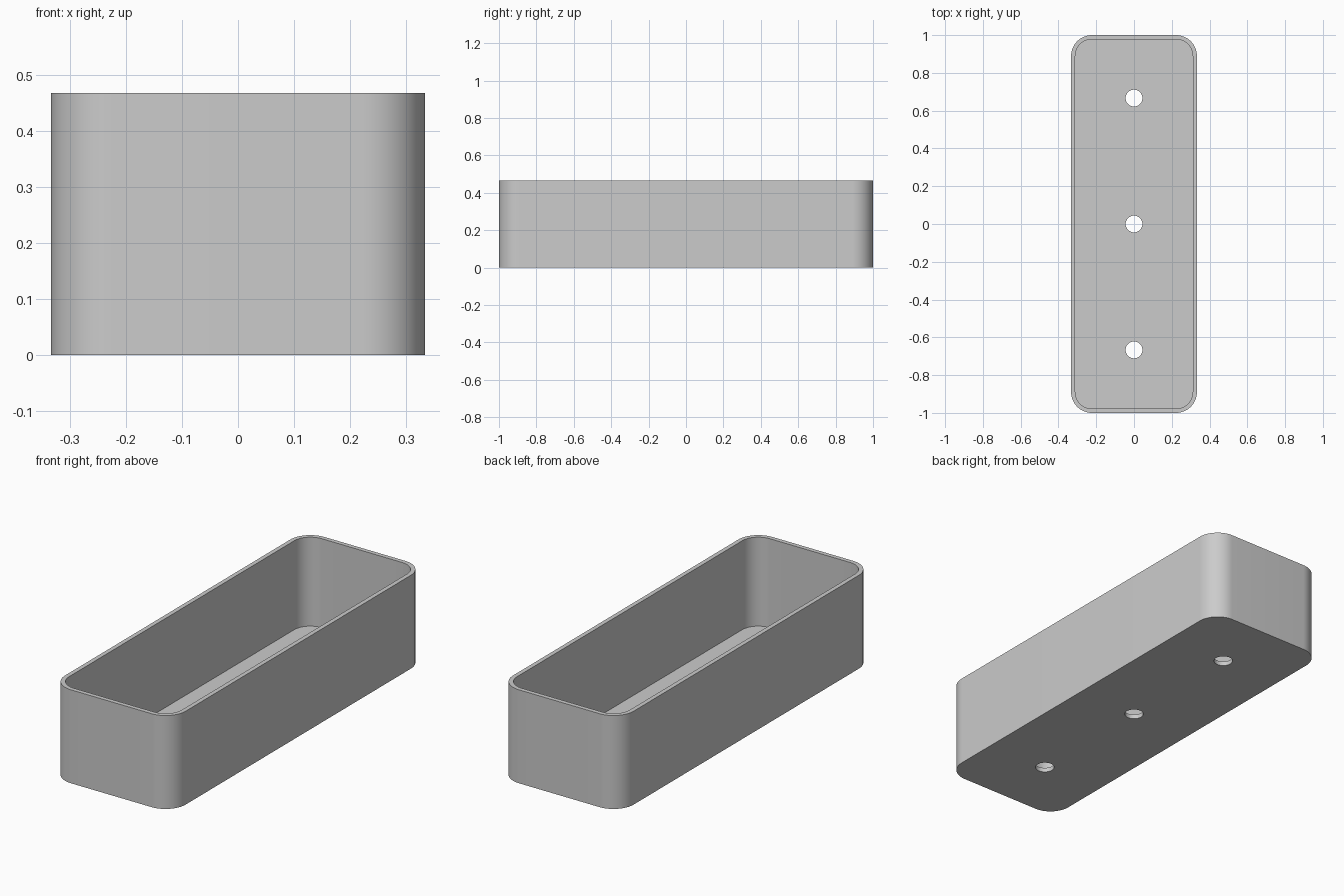
import bpy
import bmesh
from math import cos, sin, pi, radians

cube = bpy.data.objects.get("Cube")
if cube:
    bpy.data.objects.remove(cube, do_unlink=True)

# Dimensions: one unit of wall thickness sets the proportions
WALL = 2 / 90
HALF_X, HALF_Y, HEIGHT = 15 * WALL, 45 * WALL, 21 * WALL
CORNER = 5 * WALL
HOLE_RADIUS, HOLE_SPACING = 2 * WALL, 30 * WALL
STEPS = 16

grey = bpy.data.materials.new("light grey")
grey.use_nodes = True
colour = (0.6, 0.6, 0.6, 1)
grey.diffuse_color = colour
grey.node_tree.nodes["Principled BSDF"].inputs["Base Color"].default_value = colour


def rounded_loop(bm, inset, z):
    """Ring of vertices around a rounded rectangle."""
    r = CORNER - inset
    cx, cy = HALF_X - CORNER, HALF_Y - CORNER
    verts = []
    for i, (sx, sy) in enumerate([(1, 1), (-1, 1), (-1, -1), (1, -1)]):
        for k in range(STEPS + 1):
            a = (i + k / STEPS) * pi / 2
            verts.append(bm.verts.new((sx * cx + r * cos(a), sy * cy + r * sin(a), z)))
    return verts


# Tray: outside wall, rim, inside wall, with floors closing both ends
bm = bmesh.new()
loops = [rounded_loop(bm, inset, z) for inset, z in
         [(0, 0), (0, HEIGHT), (WALL, HEIGHT), (WALL, WALL)]]
for low, high in zip(loops, loops[1:]):
    for i in range(len(low)):
        j = (i + 1) % len(low)
        bm.faces.new((low[i], low[j], high[j], high[i]))
bm.faces.new(loops[0][::-1])
bm.faces.new(loops[-1])
bmesh.ops.recalc_face_normals(bm, faces=bm.faces)
mesh = bpy.data.meshes.new("planter_tray")
bm.to_mesh(mesh)
bm.free()
mesh.materials.append(grey)
tray = bpy.data.objects.new("planter_tray", mesh)
bpy.context.collection.objects.link(tray)

# Three drain holes along the floor
for n in (-1, 0, 1):
    bpy.ops.mesh.primitive_cylinder_add(vertices=48, radius=HOLE_RADIUS, depth=4 * WALL,
                                        location=(0, n * HOLE_SPACING, WALL / 2))
    cutter = bpy.context.object
    cutter.name = "drain_hole_cutter"
    cutter.hide_render = True
    cutter.data.materials.append(grey)
    cut = tray.modifiers.new("drain_hole", "BOOLEAN")
    cut.operation = "DIFFERENCE"
    cut.solver = "EXACT"
    cut.object = cutter
    bpy.ops.object.select_all(action="DESELECT")
    tray.select_set(True)
    bpy.context.view_layer.objects.active = tray
    bpy.ops.object.modifier_apply(modifier=cut.name)
    bpy.data.objects.remove(cutter, do_unlink=True)

# Smooth corners, crisp rim and floor edges
bpy.ops.object.shade_smooth_by_angle(angle=radians(30))
